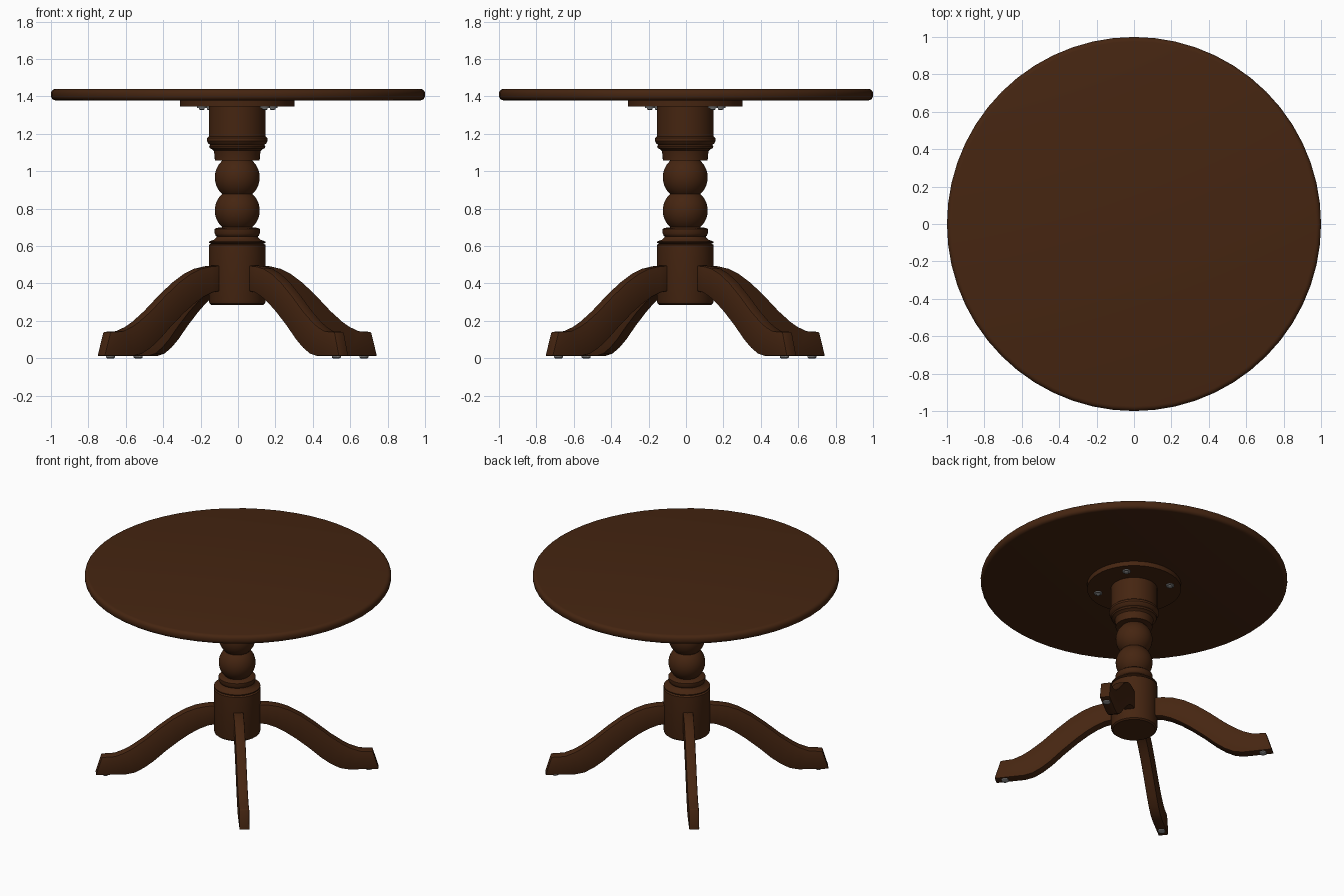
import bpy, bmesh, math
from mathutils import Matrix, Vector

if "Cube" in bpy.data.objects:
    bpy.data.objects.remove(bpy.data.objects["Cube"])


def material(name, rgb):
    m = bpy.data.materials.new(name)
    m.diffuse_color = (*rgb, 1)
    m.use_nodes = True
    m.node_tree.nodes["Principled BSDF"].inputs["Base Color"].default_value = m.diffuse_color
    return m


WOOD = material("dark_wood", (0.060, 0.0185, 0.0055))
METAL = material("grey_metal", (0.27, 0.27, 0.27))
AXIS = Vector((-0.004, -0.004, 0))          # pedestal axis
ANGLES = [math.radians(a) for a in (38, 128, 218, 308)]


def finish(name, bm, mat, smooth=35):
    bmesh.ops.recalc_face_normals(bm, faces=bm.faces)
    me = bpy.data.meshes.new(name)
    bm.to_mesh(me)
    bm.free()
    me.materials.append(mat)
    ob = bpy.data.objects.new(name, me)
    bpy.context.collection.objects.link(ob)
    bpy.ops.object.select_all(action='DESELECT')
    ob.select_set(True)
    bpy.context.view_layer.objects.active = ob
    bpy.ops.object.shade_smooth_by_angle(angle=math.radians(smooth))
    return ob


def lathe(name, profile, mat, centre=(0, 0, 0), n=48):
    """Revolve a (radius, z) profile and cap both ends."""
    bm = bmesh.new()
    rings = []
    for r, z in profile:
        rings.append([bm.verts.new((centre[0] + r * math.cos(2 * math.pi * i / n),
                                    centre[1] + r * math.sin(2 * math.pi * i / n),
                                    centre[2] + z)) for i in range(n)])
    for a, b in zip(rings, rings[1:]):
        for i in range(n):
            j = (i + 1) % n
            bm.faces.new((a[i], a[j], b[j], b[i]))
    bm.faces.new(rings[0][::-1])
    bm.faces.new(rings[-1])
    return finish(name, bm, mat)


def arc(r0, z0, rad, a0, a1, n):
    """Arc points in the (radius, z) plane, angles in degrees."""
    return [(r0 + rad * math.cos(math.radians(a0 + (a1 - a0) * i / n)),
             z0 + rad * math.sin(math.radians(a0 + (a1 - a0) * i / n))) for i in range(n + 1)]


# Table top with rounded rim
lathe("table_top", arc(0.975, 1.404, 0.025, -90, 0, 4) + arc(0.975, 1.415, 0.025, 0, 90, 4), WOOD, n=56)

# Mounting plate under the top
lathe("mounting_plate", [(0.307, 1.346), (0.307, 1.382)], WOOD, AXIS)

# Turned pedestal: lower drum, rings, two balls, collar, upper drum
profile = [(0.138, 0.285), (0.148, 0.293), (0.152, 0.308), (0.152, 0.606), (0.140, 0.612),
           (0.151, 0.618), (0.151, 0.624), (0.125, 0.634), (0.113, 0.645), (0.110, 0.652)]
profile += [(0.115, 0.655), (0.121, 0.668), (0.121, 0.690), (0.112, 0.697)]
profile += arc(0, 0.790, 0.120, -48, 47, 14)
profile += arc(0, 0.967, 0.120, -47, 48, 14)
profile += [(0.120, 1.058), (0.121, 1.085), (0.126, 1.110), (0.135, 1.118), (0.146, 1.122),
            (0.151, 1.132), (0.144, 1.140), (0.156, 1.150), (0.163, 1.163), (0.161, 1.178),
            (0.152, 1.186), (0.152, 1.350)]
lathe("pedestal", profile, WOOD, AXIS)

# Side outline of a leg as (radius, z): upper edge outwards, lower edge back
UPPER = [(0.12, 0.497), (0.20, 0.492), (0.27, 0.479), (0.34, 0.452), (0.42, 0.405), (0.51, 0.337),
         (0.61, 0.253), (0.69, 0.196), (0.74, 0.168), (0.80, 0.145), (0.885, 0.141)]
LOWER = [(0.925, 0.012), (0.73, 0.012), (0.67, 0.024), (0.61, 0.056), (0.55, 0.100), (0.47, 0.172),
         (0.38, 0.245), (0.31, 0.294), (0.25, 0.328), (0.19, 0.352), (0.12, 0.362)]


def leg(name, angle):
    bm = bmesh.new()
    half = 0.033
    upper = [[bm.verts.new((r, s, z)) for r, z in UPPER] for s in (-half, half)]
    lower = [[bm.verts.new((r, s, z)) for r, z in LOWER[::-1]] for s in (-half, half)]
    k = len(UPPER)
    for i in range(k - 1):
        for s in (0, 1):                                        # sides
            bm.faces.new((upper[s][i], upper[s][i + 1], lower[s][i + 1], lower[s][i]))
        for e in (upper, lower):                                # top and underside
            bm.faces.new((e[0][i], e[0][i + 1], e[1][i + 1], e[1][i]))
    for i in (0, k - 1):                                        # end faces
        bm.faces.new((upper[0][i], upper[1][i], lower[1][i], lower[0][i]))
    bmesh.ops.recalc_face_normals(bm, faces=bm.faces)
    # Soften the long edges
    edges = [e for e in bm.edges if e.calc_face_angle(0) > math.radians(60)]
    bmesh.ops.bevel(bm, geom=edges, offset=0.006, segments=2, profile=0.5, affect='EDGES')
    bm.transform(Matrix.Translation(AXIS) @ Matrix.Rotation(angle, 4, 'Z'))
    finish(name, bm, WOOD)


for i, a in enumerate(ANGLES, 1):
    d = Vector((math.cos(a), math.sin(a), 0))
    leg(f"leg_{i}", a)
    # Glide under each foot
    lathe(f"foot_glide_{i}", [(0.018, 0.0), (0.024, 0.004), (0.024, 0.016)], METAL, AXIS + d * 0.86, 20)
    # Screw with washer through the mounting plate
    lathe(f"plate_screw_{i}", [(0.009, 1.328), (0.015, 1.332), (0.015, 1.338),
                               (0.026, 1.339), (0.026, 1.348)], METAL, AXIS + d * 0.24, 16)
